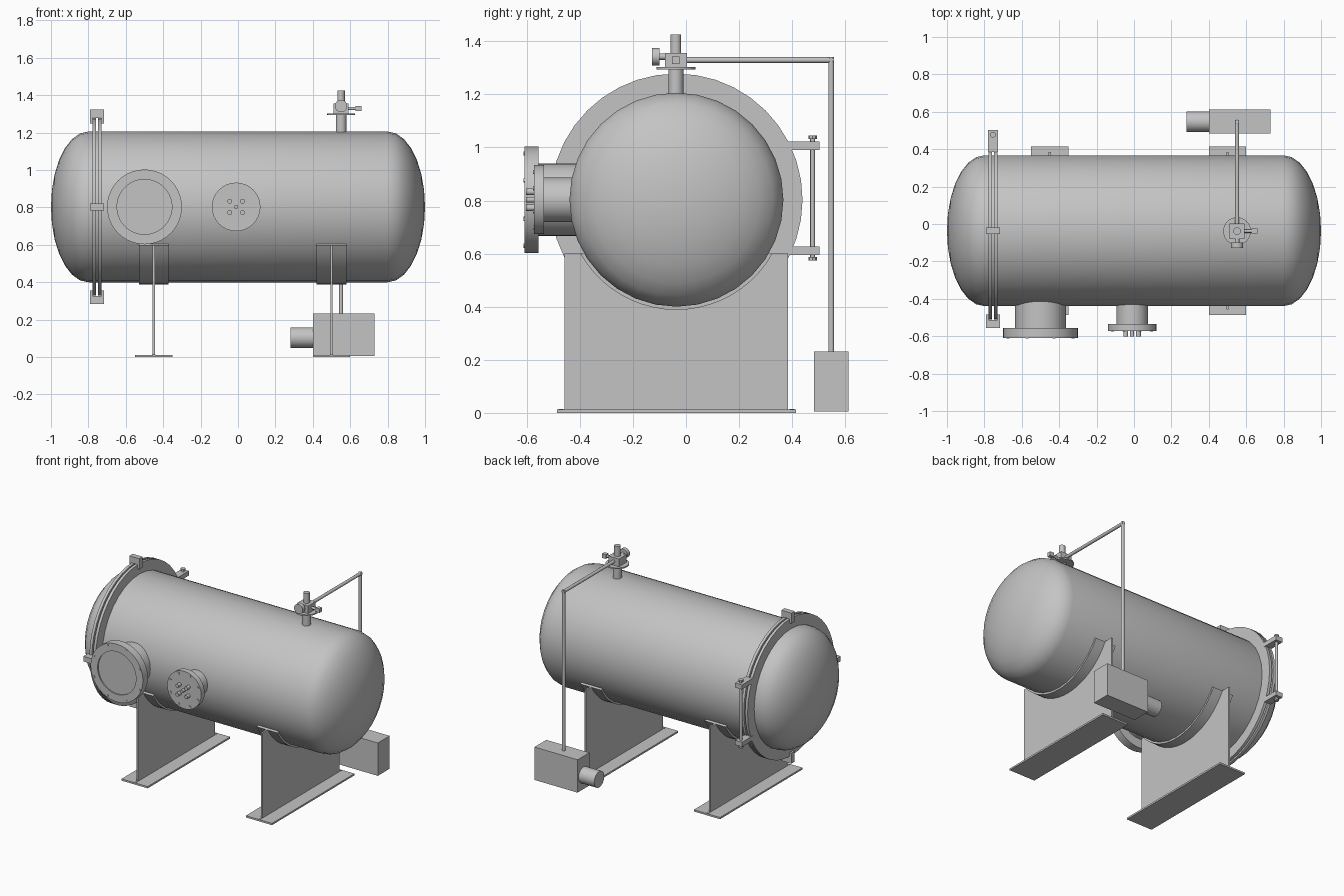
import bpy, bmesh
from math import radians, sin, cos, pi, asin
from mathutils import Matrix, Vector

if "Cube" in bpy.data.objects:
    bpy.data.objects.remove(bpy.data.objects["Cube"])

steel = bpy.data.materials.new("grey_steel")
steel.use_nodes = True
GREY = (0.55, 0.55, 0.55, 1)
steel.diffuse_color = GREY
steel.node_tree.nodes["Principled BSDF"].inputs["Base Color"].default_value = GREY

CY, CZ, R = -0.036, 0.803, 0.403      # vessel axis and radius
TURN = {"x": Matrix.Rotation(pi / 2, 4, "Y"),
        "y": Matrix.Rotation(pi / 2, 4, "X"),   # local +z points to the front
        "z": Matrix.Identity(4)}
parts = []


def finish(name, bm):
    bmesh.ops.recalc_face_normals(bm, faces=bm.faces[:])
    mesh = bpy.data.meshes.new(name)
    bm.to_mesh(mesh)
    bm.free()
    mesh.materials.append(steel)
    ob = bpy.data.objects.new(name, mesh)
    bpy.context.collection.objects.link(ob)
    parts.append(ob)
    return ob


def box(name, x, y, z):
    """Box from (min, max) ranges."""
    bm = bmesh.new()
    bmesh.ops.create_cube(bm, size=1)
    for v in bm.verts:
        v.co = [(a + b) / 2 + c * (b - a) for (a, b), c in zip((x, y, z), v.co)]
    return finish(name, bm)


def rod(name, start, end, r, segs=24):
    """Capped cylinder between two points."""
    a, b = Vector(start), Vector(end)
    bm = bmesh.new()
    turn = (b - a).to_track_quat("Z", "Y").to_matrix().to_4x4()
    bmesh.ops.create_cone(bm, cap_ends=True, segments=segs, radius1=r, radius2=r,
                          depth=(b - a).length,
                          matrix=Matrix.Translation((a + b) / 2) @ turn)
    return finish(name, bm)


def lathe(name, profile, axis, centre, segs=32, closed=False):
    """Spin (radius, along-axis) points around an axis."""
    bm = bmesh.new()
    vs = [bm.verts.new((r, 0, h)) for r, h in profile]
    pairs = list(zip(vs, vs[1:])) + ([(vs[-1], vs[0])] if closed else [])
    es = [bm.edges.new(p) for p in pairs]
    bmesh.ops.spin(bm, geom=vs + es, cent=(0, 0, 0), axis=(0, 0, 1),
                   angle=2 * pi, steps=segs)
    bmesh.ops.remove_doubles(bm, verts=bm.verts[:], dist=1e-5)
    bm.transform(Matrix.Translation(centre) @ TURN[axis])
    return finish(name, bm)


def extrude_x(name, outline, x0, x1):
    """Extrude a (y, z) outline along x."""
    bm = bmesh.new()
    face = bm.faces.new([bm.verts.new((x0, y, z)) for y, z in outline])
    out = bmesh.ops.extrude_face_region(bm, geom=[face])["geom"]
    bmesh.ops.translate(bm, vec=(x1 - x0, 0, 0),
                        verts=[v for v in out if isinstance(v, bmesh.types.BMVert)])
    return finish(name, bm)


def arc(r, a0, a1, n=20):
    return [(CY + r * cos(a0 + (a1 - a0) * i / n), CZ + r * sin(a0 + (a1 - a0) * i / n))
            for i in range(n + 1)]


# Vessel shell with elliptical heads
head = [(R * sin(pi / 2 * i / 7), 0.8 + 0.2 * cos(pi / 2 * i / 7)) for i in range(8)]
lathe("vessel_shell", head + [(r, -h) for r, h in reversed(head)], "x", (0, CY, CZ))

# Door closure: paired flange rings
DOOR = -0.754
for side, name in ((-1, "door_flange"), (1, "shell_flange")):
    inner, outer = side * 0.005, side * 0.024
    lathe(name, [(0.39, inner), (0.475, inner), (0.475, outer), (0.39, outer)],
          "x", (DOOR, CY, CZ), 40, True)

# U-shaped clamps at top, front and bottom
for label, ang in (("top", 90), ("front", 180), ("bottom", 270)):
    d = Vector((cos(radians(ang)), sin(radians(ang))))
    t = Vector((-d.y, d.x)) * 0.018

    def clamp_piece(name, r0, r1, x0, x1):
        p, q = d * r0 - t, d * r1 + t
        box(name, (x0, x1), (CY + min(p.x, q.x), CY + max(p.x, q.x)),
            (CZ + min(p.y, q.y), CZ + max(p.y, q.y)))
    clamp_piece(f"{label}_clamp_bridge", 0.476, 0.52, DOOR - 0.038, DOOR + 0.038)
    for s in (-1, 1):
        xs = sorted((DOOR + s * 0.025, DOOR + s * 0.038))
        clamp_piece(f"{label}_clamp_jaw", 0.447, 0.476, *xs)

# Door hinge at the back
HY = 0.477
for label, z, s in (("upper", 1.007, 1), ("lower", 0.611, -1)):
    box(f"{label}_hinge_bracket", (DOOR - 0.026, DOOR + 0.026), (0.385, 0.503),
        (z - 0.016, z + 0.016))
    rod(f"{label}_hinge_nut", (DOOR, HY, z + s * 0.024), (DOOR, HY, z + s * 0.037), 0.016, 8)
rod("hinge_pin", (DOOR, HY, 0.58), (DOOR, HY, 1.04), 0.009, 16)


def bolt_circle(name, x, z, r, y0, y1):
    for i in range(8):
        a = radians(22.5 + 45 * i)
        px, pz = x + r * cos(a), z + r * sin(a)
        rod(name, (px, y0, pz), (px, y1, pz), 0.008, 12)


# Front manway with a shallow recessed cover
MX, MZ = -0.5, 0.803
rod("manway_neck", (MX, -0.3, MZ), (MX, -0.57, MZ), 0.137, 32)
lathe("manway_flange", [(0, 0.555), (0.2, 0.555), (0.2, 0.609), (0.147, 0.609),
                        (0.147, 0.6), (0, 0.6)], "y", (MX, 0, MZ), 40)
bolt_circle("manway_bolt", MX, MZ, 0.188, -0.59, -0.612)

# Front instrument nozzle with tube stubs
NX, NZ = -0.01, 0.803
rod("nozzle_neck", (NX, -0.3, NZ), (NX, -0.55, NZ), 0.084, 32)
rod("nozzle_flange", (NX, -0.535, NZ), (NX, -0.573, NZ), 0.13, 32)
bolt_circle("nozzle_bolt", NX, NZ, 0.113, -0.56, -0.576)
for sx in (-1, 1):
    for sz in (-1, 1):
        px, pz = NX + sx * 0.034, NZ + sz * 0.03
        rod("tube_stub", (px, -0.56, pz), (px, -0.602, pz), 0.013, 12)
rod("centre_stub", (NX, -0.56, NZ), (NX, -0.602, NZ), 0.011, 12)

# Saddle supports
for x, label in ((-0.45, "right"), (0.5, "left")):
    a = asin(0.203 / 0.41)
    curve = arc(0.41, -a, a - pi)
    ys = (CY - 0.421, CY + 0.421)
    extrude_x(f"{label}_saddle_web",
              [(ys[0], 0.01), (ys[1], 0.01), (ys[1], 0.6)] + curve + [(ys[0], 0.6)],
              x - 0.006, x + 0.006)
    extrude_x(f"{label}_saddle_pad", arc(0.415, -a, a - pi) + arc(0.39, a - pi, -a),
              x - 0.079, x + 0.079)
    box(f"{label}_base_plate", (x - 0.1, x + 0.1), (CY - 0.45, CY + 0.45), (0, 0.012))
    for s in (-1, 1):
        y = CY + s * 0.435
        rod(f"{label}_anchor_bolt", (x, y, 0.004), (x, y, 0.015), 0.009, 12)

# Top valve
VX, VY, VZ = 0.551, CY - 0.002, 1.329
rod("valve_riser", (VX, VY, 1.17), (VX, VY, 1.3), 0.028)
rod("valve_flange", (VX, VY, 1.294), (VX, VY, 1.303), 0.074, 32)
box("valve_body", (VX - 0.041, VX + 0.041), (VY - 0.041, VY + 0.041), (1.302, 1.356))
rod("valve_bonnet", (VX, VY, 1.35), (VX, VY, 1.425), 0.02)
rod("handwheel_stem", (VX, VY, 1.342), (VX, VY - 0.07, 1.342), 0.012, 16)
rod("handwheel", (VX, VY - 0.062, 1.342), (VX, VY - 0.09, 1.342), 0.033)
rod("side_stem", (VX, VY, VZ), (VX + 0.085, VY, VZ), 0.009, 12)
box("side_knob", (VX + 0.078, VX + 0.108), (VY - 0.014, VY + 0.014), (VZ - 0.014, VZ + 0.014))

# Pipe from the valve down to the pump
PY = 0.547
rod("pipe_run", (VX, VY, VZ), (VX, PY + 0.01, VZ), 0.011, 16)
rod("pipe_drop", (VX, PY, VZ + 0.011), (VX, PY, 0.2), 0.011, 16)

# Pump unit with motor
box("pump_housing", (0.4, 0.73), (0.483, 0.612), (0.005, 0.232))
rod("pump_motor", (0.28, PY, 0.104), (0.41, PY, 0.104), 0.055, 32)

bpy.ops.object.select_all(action="DESELECT")
for ob in parts:
    ob.select_set(True)
bpy.context.view_layer.objects.active = parts[0]
bpy.ops.object.shade_smooth_by_angle(angle=radians(38))
